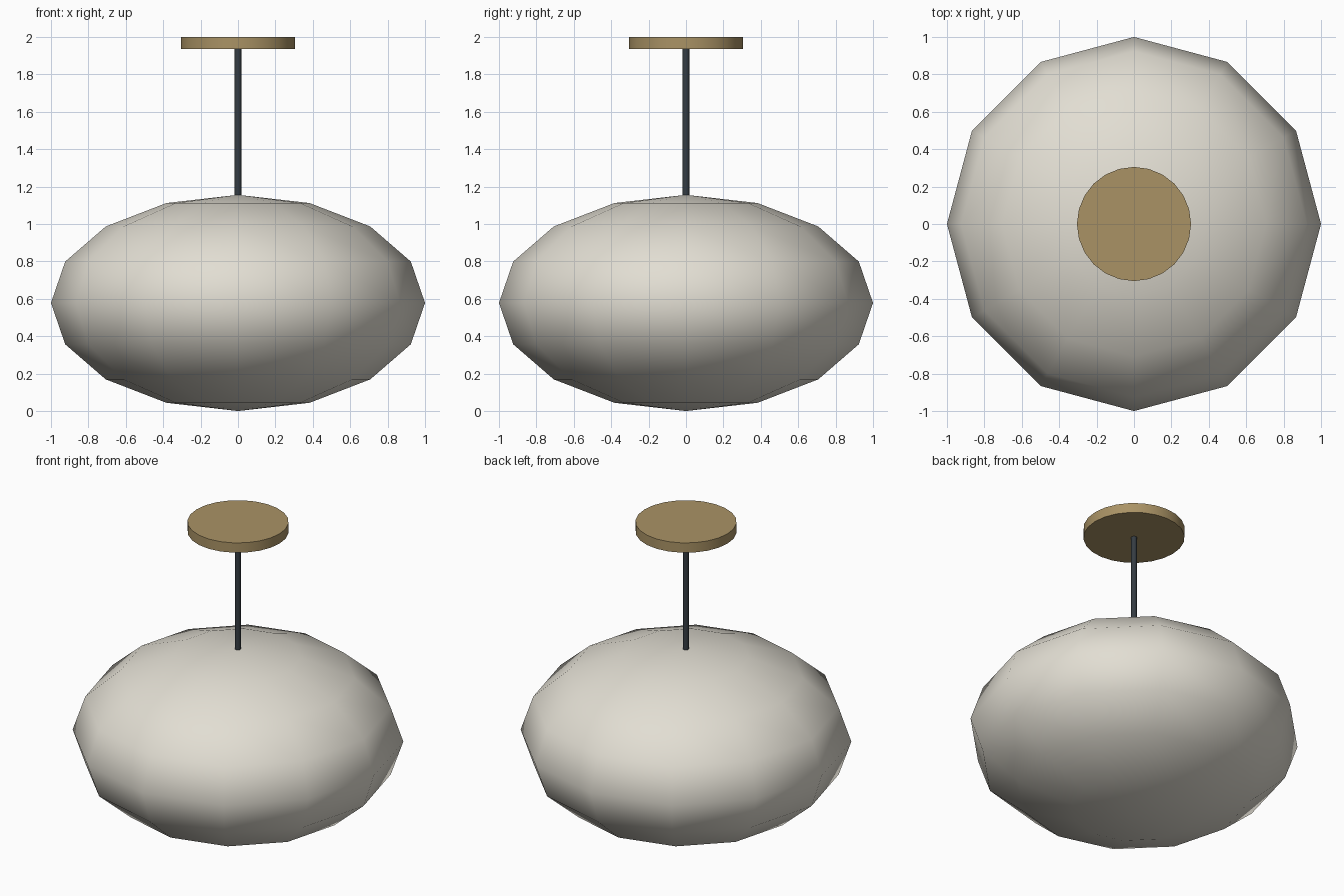
import bpy
from math import radians

if "Cube" in bpy.data.objects:
    bpy.data.objects.remove(bpy.data.objects["Cube"])


def finish(name, color, angle):
    ob = bpy.context.object
    ob.name = name
    mat = bpy.data.materials.new(name + "_material")
    mat.diffuse_color = (*color, 1)
    mat.use_nodes = True
    mat.node_tree.nodes["Principled BSDF"].inputs["Base Color"].default_value = mat.diffuse_color
    ob.data.materials.append(mat)
    bpy.ops.object.transform_apply(location=False, rotation=False, scale=True)
    bpy.ops.object.shade_smooth_by_angle(angle=radians(angle))
    return ob


def cylinder(name, radius, z0, z1, sides, color):
    bpy.ops.mesh.primitive_cylinder_add(vertices=sides, radius=radius, depth=z1 - z0,
                                        location=(0, 0, (z0 + z1) / 2))
    return finish(name, color, 50)


# Low-poly squashed globe shade
bpy.ops.mesh.primitive_uv_sphere_add(segments=12, ring_count=8, radius=1,
                                     location=(0, 0, 0.578))
bpy.context.object.scale.z = 0.578
finish("globe_shade", (0.76, 0.73, 0.65), 60)

# Thin hanging rod
cylinder("hanging_rod", 0.018, 1.14, 1.94, 12, (0.035, 0.045, 0.055))

# Round ceiling plate
cylinder("ceiling_plate", 0.305, 1.935, 2.0, 24, (0.40, 0.29, 0.13))
